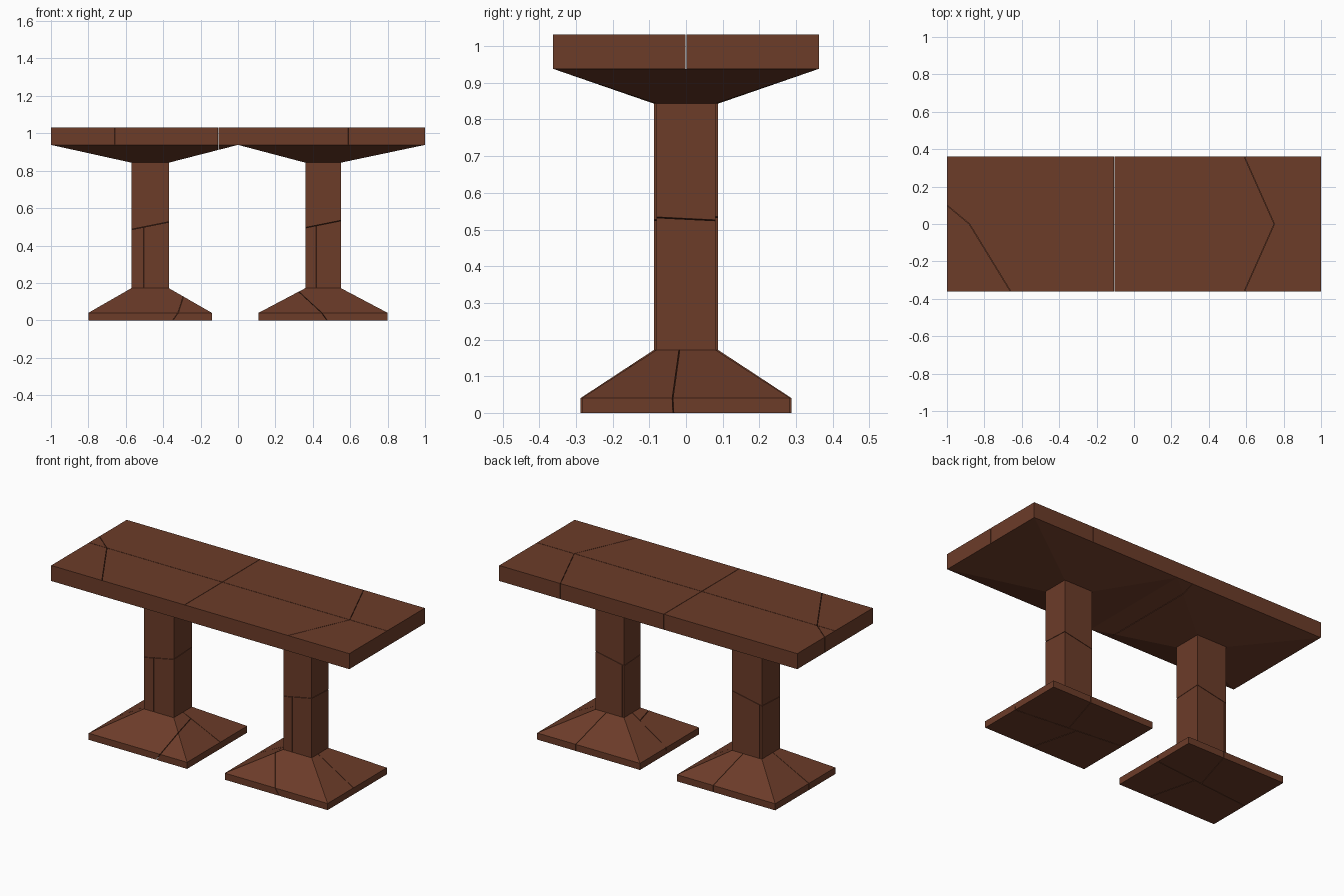
import bpy, bmesh
from mathutils import Vector

if "Cube" in bpy.data.objects:
    bpy.data.objects.remove(bpy.data.objects["Cube"])

GAP = 0.0012  # half width of the hairline cracks
stone = bpy.data.materials.new("brown_stone")
stone.diffuse_color = (0.15, 0.045, 0.022, 1)
stone.use_nodes = True
stone.node_tree.nodes["Principled BSDF"].inputs["Base Color"].default_value = stone.diffuse_color


def loft(sections):
    """Closed solid through stacked rectangles (x0, x1, half_depth, z)."""
    bm = bmesh.new()
    rings = [[bm.verts.new(p) for p in ((x0, -d, z), (x1, -d, z), (x1, d, z), (x0, d, z))]
             for x0, x1, d, z in sections]
    bm.faces.new(rings[0][::-1])
    bm.faces.new(rings[-1])
    for a, b in zip(rings, rings[1:]):
        for i in range(4):
            j = (i + 1) % 4
            bm.faces.new((a[i], a[j], b[j], b[i]))
    return bm


def centre(bm):
    return sum((v.co for v in bm.verts), Vector()) / len(bm.verts)


def half(bm, point, normal):
    """Copy of the solid on the negative side of a plane, capped."""
    out = bm.copy()
    cut = bmesh.ops.bisect_plane(out, geom=out.verts[:] + out.edges[:] + out.faces[:],
                                 plane_co=point - normal * GAP, plane_no=normal, clear_outer=True)
    edges = [e for e in cut["geom_cut"] if isinstance(e, bmesh.types.BMEdge)]
    if edges:
        bmesh.ops.holes_fill(out, edges=edges)
    return out


def part(name, sections, cracks=()):
    """Build a part; each crack is (point, normal, filter on piece centre)."""
    pieces = [loft(sections)]
    for point, normal, wanted in cracks:
        p, n = Vector(point), Vector(normal).normalized()
        result = []
        for bm in pieces:
            sides = [(v.co - p).dot(n) for v in bm.verts]
            if wanted(centre(bm)) and min(sides) < -0.005 and max(sides) > 0.005:
                result += [half(bm, p, n), half(bm, p, -n)]
            else:
                result.append(bm)
        pieces = result
    whole = bmesh.new()
    for bm in pieces:
        temp = bpy.data.meshes.new("temp")
        bm.to_mesh(temp)
        whole.from_mesh(temp)
        bpy.data.meshes.remove(temp)
        bm.free()
    bmesh.ops.recalc_face_normals(whole, faces=whole.faces[:])
    mesh = bpy.data.meshes.new(name)
    whole.to_mesh(mesh)
    whole.free()
    mesh.materials.append(stone)
    bpy.context.collection.objects.link(bpy.data.objects.new(name, mesh))


def every(c): return True
def front(c): return c.y < 0
def back(c): return c.y > 0


# table slab, cracked lengthwise, across and at the corners
part("table_top", [(-1, 1, 0.362, 0.938), (-1, 1, 0.362, 1.032)], [
    ((0, 0, 0), (0, 1, 0), every),
    ((-0.105, 0, 0), (1, 0, 0), every),
    ((-0.88, 0, 0), (0.36, 0.22, 0), front),
    ((-0.88, 0, 0), (0.10, 0.12, 0), back),
    ((0.75, 0, 0), (0.36, -0.16, 0), front),
    ((0.75, 0, 0), (0.36, 0.16, 0), back),
])

# the two pedestals: side, base x range, column x range, half depths, tabletop x range
pedestals = [
    ("left", (-0.80, -0.14), (-0.57, -0.37), 0.288, 0.087, (-1, 0)),
    ("right", (0.11, 0.80), (0.36, 0.55), 0.284, 0.080, (0, 1)),
]
for side, base, col, base_d, col_d, top in pedestals:
    mid = sum(col) / 2
    s = 1 if side == "right" else -1
    # flared base
    part(side + "_base", [(*base, base_d, 0), (*base, base_d, 0.04), (*col, col_d, 0.172)], [
        ((mid, 0, 0), (0.1 * s, 1, 0.05), every),
        ((mid - 0.05 * s, 0, 0), (1, 0.25, 0.7 * s), front),
        ((mid, 0, 0), (1, -0.3, 0), back),
    ])
    # square column
    part(side + "_column", [(*col, col_d, 0.172), (*col, col_d, 0.843)], [
        ((mid, 0, 0.51), (-0.2, 0.05 * s, 1), every),
        ((mid - 0.06, 0, 0), (1, 0.3, 0), lambda c: c.z < 0.4),
    ])
    # flared capital under the slab
    part(side + "_capital", [(*col, col_d, 0.843), (*top, 0.362, 0.938)],
         [((-0.105, 0, 0), (1, 0, 0), every)])
